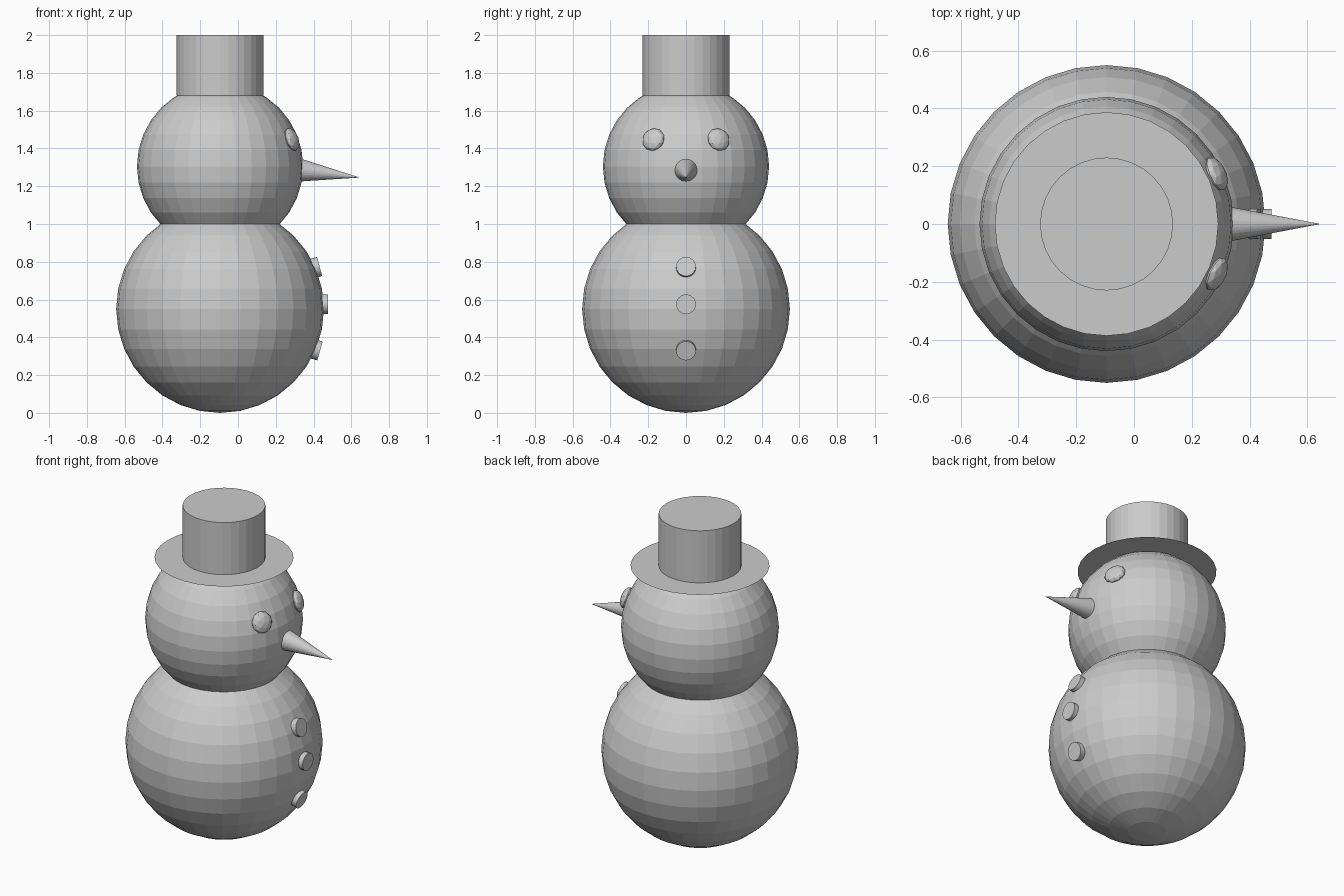
import bpy
from mathutils import Vector

if "Cube" in bpy.data.objects:
    bpy.data.objects.remove(bpy.data.objects["Cube"])

CX = -0.095  # vertical axis of the figure; it faces +x
UP = Vector((0, 0, 1))


def finish(name, scale=None):
    ob = bpy.context.object
    ob.name = name
    if scale:
        ob.scale = scale
    return ob


def ball(name, z, r):
    bpy.ops.mesh.primitive_uv_sphere_add(segments=32, ring_count=16, radius=r, location=(CX, 0, z))
    return finish(name)


def rod(name, start, end, r1, r2):
    """Cylinder or cone between two points."""
    start, end = Vector(start), Vector(end)
    axis = end - start
    rot = UP.rotation_difference(axis).to_euler()
    bpy.ops.mesh.primitive_cone_add(vertices=32, radius1=r1, radius2=r2, depth=axis.length,
                                    location=(start + end) / 2, rotation=rot)
    return finish(name)


# Snowballs
ball("body", 0.55, 0.55)
HEAD_Z, HEAD_R = 1.305, 0.44
ball("head", HEAD_Z, HEAD_R)

# Hat: paper-thin brim and crown
bpy.ops.mesh.primitive_circle_add(vertices=32, radius=0.387, fill_type='NGON', location=(CX, 0, 1.68))
finish("hat_brim")
rod("hat_crown", (CX, 0, 1.68), (CX, 0, 2.0), 0.23, 0.23)

# Nose
rod("nose", (0.31, 0, 1.287), (0.645, 0, 1.246), 0.064, 0)

# Eyes: flattened pebbles lying on the head
for side, name in ((-1, "eye_right"), (1, "eye_left")):
    n = Vector((0.379, side * 0.173, 0.142)).normalized()
    bpy.ops.mesh.primitive_ico_sphere_add(subdivisions=2, radius=0.063,
                                          location=Vector((CX, 0, HEAD_Z)) + n * HEAD_R,
                                          rotation=UP.rotation_difference(n).to_euler())
    finish(name, (1, 1, 0.5))

# Buttons: outer face centre and tilt
for i, (x, z, tilt) in enumerate(((0.432, 0.775, 0.27), (0.476, 0.575, 0.0), (0.434, 0.328, -0.29))):
    outer = Vector((x, 0, z))
    rod(f"button_{i + 1}", outer - Vector((1, 0, tilt)).normalized() * 0.055, outer, 0.052, 0.052)
